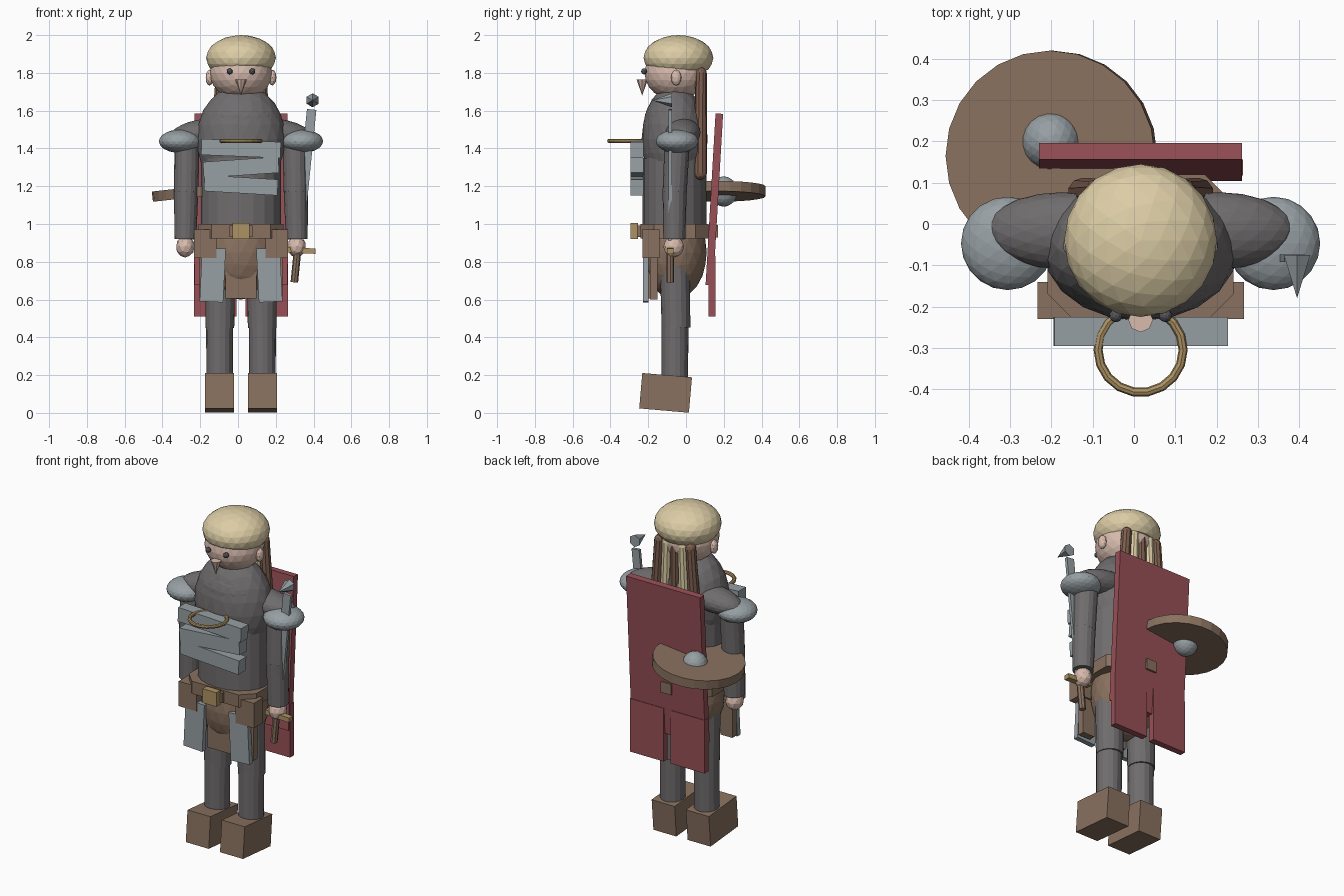
import bpy, bmesh
from math import pi, cos, sin
from mathutils import Matrix, Vector

if "Cube" in bpy.data.objects:
    bpy.data.objects.remove(bpy.data.objects["Cube"])

C = 0.016  # body centre line
Y = -0.06  # body depth centre


def material(name, rgb):
    m = bpy.data.materials.new(name)
    m.use_nodes = True
    m.diffuse_color = (*rgb, 1)
    node = next(n for n in m.node_tree.nodes if n.type == 'BSDF_PRINCIPLED')
    node.inputs["Base Color"].default_value = (*rgb, 1)
    return m


CLOTH = material("dark grey cloth", (0.16, 0.15, 0.155))
STEEL = material("pale steel", (0.31, 0.35, 0.37))
LEATHER = material("brown leather", (0.25, 0.165, 0.115))
BRAID = material("red brown braid", (0.2, 0.11, 0.075))
RED = material("red cape", (0.31, 0.08, 0.095))
SKIN = material("skin", (0.69, 0.5, 0.42))
HAIR = material("blond hair", (0.72, 0.61, 0.38))
BRASS = material("brass", (0.42, 0.29, 0.125))
EYE = material("dark eye", (0.09, 0.09, 0.105))


def finish(name, bm, mat, loc, rot=(0, 0, 0)):
    me = bpy.data.meshes.new(name)
    bm.to_mesh(me)
    bm.free()
    me.materials.append(mat)
    ob = bpy.data.objects.new(name, me)
    ob.location, ob.rotation_euler = loc, rot
    bpy.context.collection.objects.link(ob)
    return ob


def box(name, mat, loc, size, rot=(0, 0, 0), bevel=0):
    bm = bmesh.new()
    bmesh.ops.create_cube(bm, size=1)
    bmesh.ops.scale(bm, vec=size, verts=bm.verts)
    if bevel:
        upright = [e for e in bm.edges
                   if abs(e.verts[0].co.z - e.verts[1].co.z) > size[2] / 2]
        bmesh.ops.bevel(bm, geom=upright, offset=bevel, segments=1, affect='EDGES')
    return finish(name, bm, mat, loc, rot)


def ball(name, mat, loc, radii, detail=3, rot=(0, 0, 0), cut=None):
    bm = bmesh.new()
    bmesh.ops.create_icosphere(bm, subdivisions=detail, radius=1)
    bmesh.ops.scale(bm, vec=radii, verts=bm.verts)
    if cut is not None:
        geom = bm.verts[:] + bm.edges[:] + bm.faces[:]
        out = bmesh.ops.bisect_plane(bm, geom=geom, plane_co=(0, 0, cut),
                                     plane_no=(0, 0, 1), clear_inner=True)
        rim = [e for e in out["geom_cut"] if isinstance(e, bmesh.types.BMEdge)]
        bmesh.ops.holes_fill(bm, edges=rim)
    return finish(name, bm, mat, loc, rot)


def rod(name, mat, start, end, r1, r2, sides=16, squash=1):
    a, b = Vector(start), Vector(end)
    bm = bmesh.new()
    bmesh.ops.create_cone(bm, cap_ends=True, segments=sides, radius1=r1,
                          radius2=r2, depth=(b - a).length)
    bmesh.ops.scale(bm, vec=(1, squash, 1), verts=bm.verts)
    turn = Vector((0, 0, 1)).rotation_difference(b - a)
    bmesh.ops.transform(bm, matrix=turn.to_matrix().to_4x4(), verts=bm.verts)
    return finish(name, bm, mat, (a + b) / 2)


# Head
ball("head", SKIN, (C, -0.055, 1.8), (0.165, 0.165, 0.145))
ball("hair_cap", HAIR, (C, -0.04, 1.88), (0.185, 0.185, 0.12), cut=-0.065)
rod("nose", SKIN, (C, -0.232, 1.68), (C, -0.232, 1.765), 0, 0.03, 8)

# Braids hanging behind the head
for i in range(-2, 3):
    mat = HAIR if i % 2 else BRAID
    top, low = (C + i * 0.052, 0.08, 1.8), (C + i * 0.07, 0.075, 1.27)
    rod("braid", mat, low, top, 0.037, 0.03, 10)
    for end, r in ((top, 0.03), (low, 0.037)):
        ball("braid_end", mat, end, (r, r, r), 2)

# Torso
ball("chest", CLOTH, (C, Y, 1.45), (0.236, 0.175, 0.29))
ball("cowl", CLOTH, (C, Y, 1.53), (0.215, 0.165, 0.175))
rod("waist", CLOTH, (C, Y, 0.95), (C, Y, 1.35), 0.212, 0.212, 20, 0.8)
ball("hips", LEATHER, (C, Y, 0.85), (0.2, 0.17, 0.25))

# Chest plates and ring
for z, width, tilt in ((1.4, 0.42, 0.04), (1.3, 0.40, -0.07), (1.205, 0.39, 0.06)):
    box("chest_plate", STEEL, (C, -0.26, z), (width, 0.07, 0.085), (0, tilt, 0))
bm = bmesh.new()
bmesh.ops.create_circle(bm, segments=8, radius=0.011,
                        matrix=Matrix.Translation((0.103, 0, 0)) @ Matrix.Rotation(pi / 2, 4, 'X'))
bmesh.ops.spin(bm, geom=bm.verts[:] + bm.edges[:], cent=(0, 0, 0), axis=(0, 0, 1),
               angle=2 * pi, steps=18, use_merge=True)
bmesh.ops.recalc_face_normals(bm, faces=bm.faces)
finish("chest_ring", bm, BRASS, (C, -0.305, 1.44))

# Belt
box("belt", LEATHER, (C, -0.06, 0.962), (0.45, 0.36, 0.075), bevel=0.07)
box("belt_front", LEATHER, (C, -0.235, 0.962), (0.12, 0.05, 0.06))
box("belt_back", LEATHER, (C, 0.12, 0.962), (0.07, 0.1, 0.065))
box("buckle", BRASS, (C, -0.275, 0.962), (0.092, 0.04, 0.085))
box("front_flap", LEATHER, (C, -0.175, 0.73), (0.165, 0.045, 0.25))

# Paired parts
for s, side in ((-1, "right"), (1, "left")):
    def at(x, y, z):
        return (C + s * x, y, z)

    ball(side + "_ear", SKIN, at(0.166, -0.052, 1.775), (0.022, 0.028, 0.042), 2)
    ball(side + "_eye", EYE, at(0.06, -0.222, 1.808), (0.016, 0.016, 0.016), 2)
    ball(side + "_shoulder", CLOTH, at(0.19, -0.016, 1.485), (0.185, 0.093, 0.072),
         rot=(0, s * 0.12, 0))
    ball(side + "_pauldron", STEEL, at(0.322, -0.047, 1.438), (0.113, 0.113, 0.062))
    rod(side + "_upper_arm", CLOTH, at(0.29, -0.06, 1.17), at(0.286, -0.045, 1.46), 0.064, 0.067)
    rod(side + "_forearm", CLOTH, at(0.295, -0.062, 0.92), at(0.29, -0.06, 1.18), 0.058, 0.064)
    ball(side + "_elbow", CLOTH, at(0.29, -0.06, 1.175), (0.065, 0.065, 0.065), 2)
    ball(side + "_hand", SKIN, at(0.295, -0.065, 0.88), (0.05, 0.055, 0.057), 2)
    box(side + "_pouch", LEATHER, at(0.19, -0.185, 0.895), (0.12, 0.09, 0.15))
    box(side + "_pouch_strap", LEATHER, at(0.18, -0.17, 0.71), (0.08, 0.04, 0.22))
    box(side + "_tasset", STEEL, at(0.15, -0.213, 0.73), (0.125, 0.03, 0.285), (0, -s * 0.05, 0))
    rod(side + "_thigh", CLOTH, at(0.112, -0.053, 0.45), at(0.11, -0.06, 0.85), 0.076, 0.08)
    rod(side + "_shin", CLOTH, at(0.113, -0.06, 0.15), at(0.113, -0.058, 0.5), 0.07, 0.072)
    box(side + "_boot", LEATHER, at(0.114, -0.108, 0.106), (0.153, 0.264, 0.188), (-0.087, 0, 0))

    # Cape tail on this side
    box(side + "_cape_tail", RED, at(0.136, 0.137, 0.67), (0.225, 0.038, 0.32))

# Cape
box("cape", RED, (C, 0.15, 1.13), (0.492, 0.04, 0.91), (-0.058, 0, 0))

# Round shield carried flat at the back
rod("shield", LEATHER, (-0.197, 0.165, 1.146), (-0.203, 0.165, 1.2), 0.255, 0.255, 24)
ball("shield_boss", STEEL, (-0.2, 0.2, 1.172), (0.072, 0.072, 0.08))

# Sword held point up in the left hand
lean, hold = 0.1, Vector((0.315, -0.083, 0.86))
axis = Vector((sin(lean), 0, cos(lean)))
rod("sword_grip", LEATHER, hold - axis * 0.17, hold, 0.02, 0.02, 8)
box("sword_guard", BRASS, hold + Vector((0.015, 0, 0)), (0.16, 0.035, 0.028), (0, lean / 2, 0))
box("sword_blade", STEEL, hold + axis * 0.375, (0.05, 0.018, 0.75), (0, lean, 0))
rod("sword_tip", STEEL, (0.395, -0.075, 1.655), (0.395, -0.18, 1.655), 0.037, 0, 6)
